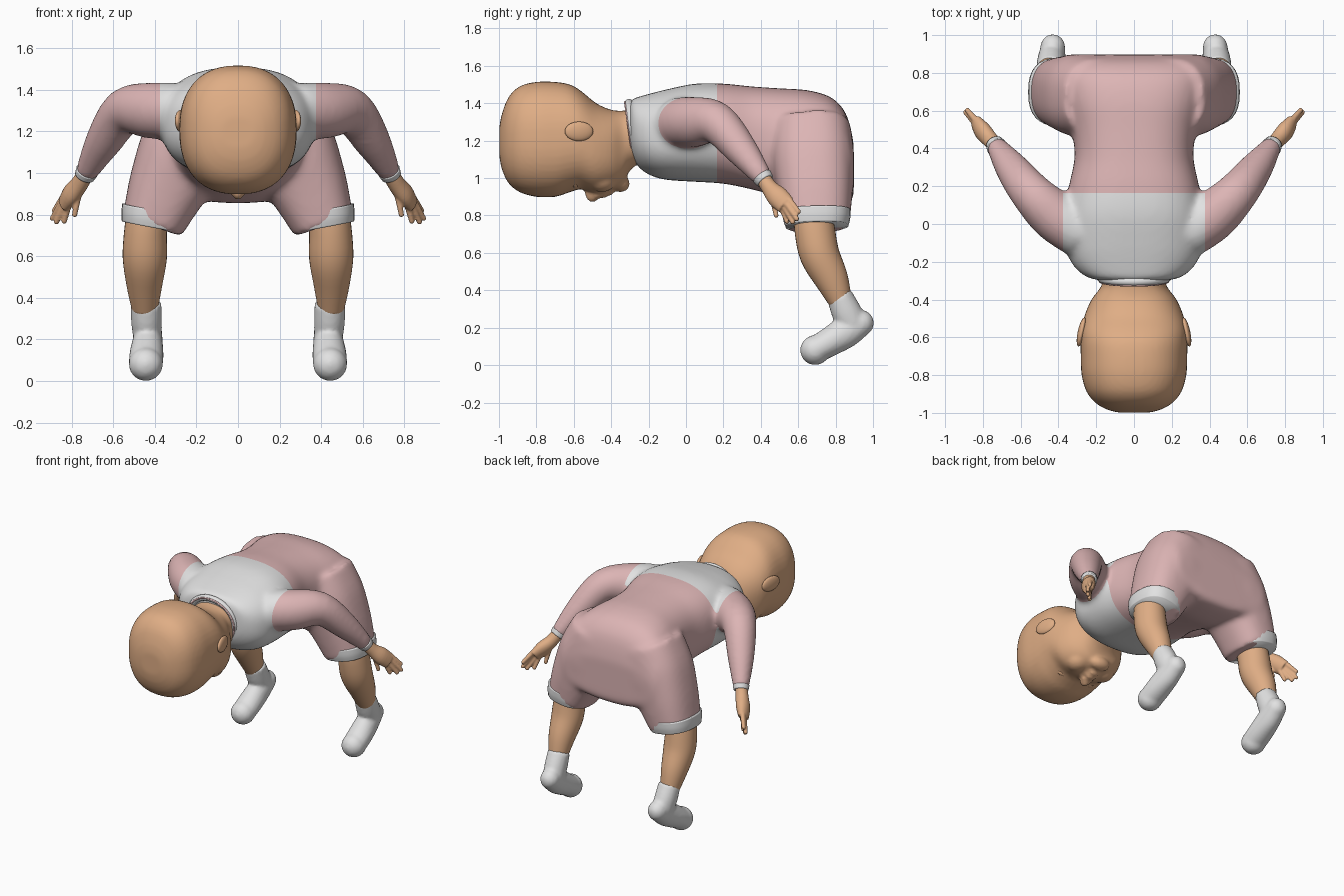
import bpy, bmesh, math
from mathutils import Vector, Matrix

if "Cube" in bpy.data.objects:
    bpy.data.objects.remove(bpy.data.objects["Cube"])


def material(name, rgb):
    m = bpy.data.materials.new(name)
    m.diffuse_color = (*rgb, 1)
    m.use_nodes = True
    m.node_tree.nodes["Principled BSDF"].inputs["Base Color"].default_value = m.diffuse_color
    return m


PINK = material("pink cloth", (0.72, 0.46, 0.46))
WHITE = material("white cloth", (0.76, 0.76, 0.76))
SKIN = material("skin", (0.74, 0.42, 0.235))


def spline(rows, steps=4):
    """Catmull-Rom resampling of rows of numbers."""
    rows = [Vector(r) for r in rows]
    out = []
    for i in range(len(rows) - 1):
        a, b, c, d = (rows[max(i - 1, 0)], rows[i], rows[i + 1],
                      rows[min(i + 2, len(rows) - 1)])
        for k in range(steps):
            t = k / steps
            out.append(0.5 * (2 * b + (c - a) * t + (2 * a - 5 * b + 4 * c - d) * t * t
                              + (3 * b - a - 3 * c + d) * t ** 3))
    return out + [rows[-1]]


def tube(bm, rows, p=2.0, n=32, side=1, axis=None):
    """Capped tube through rows of x, y, z, half width, half depth."""
    rows = spline([r if len(r) == 5 else (*r, r[3]) for r in rows])
    pts = [Vector((r[0] * side, r[1], r[2])) for r in rows]
    rings = []
    for i, r in enumerate(rows):
        t = axis or (pts[min(i + 1, len(pts) - 1)] - pts[max(i - 1, 0)]).normalized()
        u = Vector((1, 0, 0))
        u = (u - t * u.dot(t)).normalized()
        v = t.cross(u)
        ring = []
        for k in range(n):
            a = 2 * math.pi * k / n
            c, s = math.cos(a), math.sin(a)
            co = (pts[i] + u * r[3] * math.copysign(abs(c) ** (2 / p), c)
                  + v * r[4] * math.copysign(abs(s) ** (2 / p), s))
            ring.append(bm.verts.new(co))
        rings.append(ring)
    for A, B in zip(rings, rings[1:]):
        for k in range(n):
            bm.faces.new((A[k], A[(k + 1) % n], B[(k + 1) % n], B[k]))
    bm.faces.new(rings[0])
    bm.faces.new(rings[-1])


def loft_y(bm, rows, p):
    """Upright rings along y from rows of y, top, bottom, half width."""
    tube(bm, [(0, y, (t + b) / 2, w, (t - b) / 2) for y, t, b, w in rows],
         p, 48, axis=Vector((0, 1, 0)))


def ball(bm, co, radii, rot=(0, 0, 0)):
    m = Matrix.Translation(co)
    for axis, a in zip("XYZ", rot):
        m = m @ Matrix.Rotation(math.radians(a), 4, axis)
    m = m @ Matrix.Diagonal((*radii, 1))
    bmesh.ops.create_uvsphere(bm, u_segments=24, v_segments=14, radius=1, matrix=m)


def finish(name, bm, mats, voxel=None, smooth=0):
    """Make an object; with a voxel size its pieces are fused and smoothed."""
    bmesh.ops.recalc_face_normals(bm, faces=bm.faces)
    me = bpy.data.meshes.new(name)
    bm.to_mesh(me)
    bm.free()
    ob = bpy.data.objects.new(name, me)
    bpy.context.collection.objects.link(ob)
    if voxel:
        r = ob.modifiers.new("fuse", "REMESH")
        r.mode = "VOXEL"
        r.voxel_size = voxel
        s = ob.modifiers.new("soften", "SMOOTH")
        s.factor, s.iterations = 0.5, smooth
        dg = bpy.context.evaluated_depsgraph_get()
        ob.data = bpy.data.meshes.new_from_object(ob.evaluated_get(dg))
        ob.modifiers.clear()
    ob.data.materials.clear()
    for m in mats:
        ob.data.materials.append(m)
    for f in ob.data.polygons:
        f.use_smooth = True
        f.material_index = 0
    return ob


# Suit: torso (y, top, bottom, half width), sleeves and short legs fused
ARM = [(0.28, -0.05, 1.295, 0.135), (0.42, 0.045, 1.30, 0.135), (0.545, 0.165, 1.295, 0.112),
       (0.65, 0.30, 1.145, 0.088), (0.735, 0.42, 0.99, 0.052)]
LEG = [(0.17, 0.67, 1.27, 0.22, 0.21), (0.255, 0.68, 1.10, 0.225, 0.22),
       (0.34, 0.692, 0.93, 0.19, 0.20), (0.412, 0.70, 0.75, 0.15, 0.175)]
TORSO = [(-0.30, 1.41, 1.16, 0.17), (-0.285, 1.425, 1.11, 0.24), (-0.245, 1.437, 1.05, 0.30),
         (-0.18, 1.455, 1.01, 0.345), (-0.1, 1.475, 0.99, 0.365), (0.05, 1.505, 0.98, 0.367),
         (0.2, 1.505, 0.97, 0.345), (0.35, 1.49, 0.94, 0.315), (0.5, 1.48, 0.9, 0.33),
         (0.65, 1.47, 0.86, 0.375), (0.77, 1.435, 0.855, 0.40), (0.84, 1.37, 0.86, 0.40),
         (0.875, 1.29, 0.87, 0.39), (0.897, 1.18, 0.90, 0.36)]
bm = bmesh.new()
loft_y(bm, TORSO, 2.5)
for s in (1, -1):
    tube(bm, ARM, side=s)
    tube(bm, LEG, p=2.5, side=s)
suit = finish("suit", bm, [PINK, WHITE], 0.015, 18)

# White chest yoke, cut with clean edges
YOKE_X, YOKE_Y = 0.375, 0.165
bm = bmesh.new()
bm.from_mesh(suit.data)
for co, no in (((YOKE_X, 0, 0), (1, 0, 0)), ((-YOKE_X, 0, 0), (1, 0, 0)),
               ((0, YOKE_Y, 0), (0, 1, 0))):
    bmesh.ops.bisect_plane(bm, geom=bm.verts[:] + bm.edges[:] + bm.faces[:],
                           plane_co=co, plane_no=no)
for f in bm.faces:
    c = f.calc_center_median()
    f.material_index = int(abs(c.x) < YOKE_X and c.y < YOKE_Y)
    f.smooth = True
bm.to_mesh(suit.data)
bm.free()

# Collar with a thin pink edge
for name, mat, y, major, minor in (("collar", WHITE, -0.283, 0.168, 0.022),
                                   ("collar_trim", PINK, -0.303, 0.172, 0.006)):
    bpy.ops.mesh.primitive_torus_add(major_radius=major, minor_radius=minor,
                                     major_segments=48, minor_segments=12,
                                     location=(0, y, 1.245),
                                     rotation=(math.radians(98), 0, 0))
    ob = bpy.context.object
    ob.name = name
    ob.scale = (1.05, 0.95, 1)
    ob.data.materials.append(mat)
    bpy.ops.object.shade_smooth()

# Head with nose, lips, chin and cheeks
HEAD = [(-0.998, 1.27, 1.12, 0.08), (-0.985, 1.34, 1.05, 0.135), (-0.95, 1.43, 0.975, 0.20),
        (-0.89, 1.49, 0.925, 0.25), (-0.8, 1.514, 0.90, 0.277), (-0.7, 1.514, 0.90, 0.282),
        (-0.62, 1.50, 0.925, 0.282), (-0.56, 1.465, 0.94, 0.278), (-0.48, 1.40, 0.92, 0.26),
        (-0.40, 1.365, 0.935, 0.225), (-0.34, 1.36, 0.965, 0.18), (-0.30, 1.365, 1.04, 0.165),
        (-0.22, 1.37, 1.10, 0.155)]
bm = bmesh.new()
loft_y(bm, HEAD, 2.35)
ball(bm, (0, -0.50, 0.915), (0.03, 0.04, 0.045))
ball(bm, (0, -0.44, 0.92), (0.045, 0.016, 0.03))
ball(bm, (0, -0.405, 0.93), (0.038, 0.016, 0.026))
ball(bm, (0, -0.35, 0.97), (0.075, 0.05, 0.045))
for s in (1, -1):
    ball(bm, (s * 0.022, -0.48, 0.912), (0.02, 0.02, 0.025))
    ball(bm, (s * 0.105, -0.45, 0.995), (0.08, 0.08, 0.07))
finish("head", bm, [SKIN], 0.0125, 4)

for s, tag in ((1, "left"), (-1, "right")):
    # Ear and eyelid
    bm = bmesh.new()
    ball(bm, (s * 0.278, -0.572, 1.25), (0.02, 0.078, 0.052), (0, 0, s * 12))
    finish(tag + "_ear", bm, [SKIN])
    bm = bmesh.new()
    ball(bm, (s * 0.105, -0.595, 0.972), (0.05, 0.022, 0.026))
    finish(tag + "_eyelid", bm, [SKIN])

    # Cuffs at the ends of sleeve and short leg
    bm = bmesh.new()
    tube(bm, [(0.398, 0.699, 0.825, 0.161, 0.181), (0.406, 0.70, 0.78, 0.157, 0.178),
              (0.413, 0.701, 0.742, 0.148, 0.168)], p=2.5, side=s)
    finish(tag + "_leg_cuff", bm, [WHITE])
    bm = bmesh.new()
    tube(bm, [(0.726, 0.407, 1.008, 0.055), (0.737, 0.424, 0.985, 0.049)], side=s)
    finish(tag + "_sleeve_cuff", bm, [WHITE])

    # Hand: wrist, palm, four fingers and thumb (base, tip)
    bm = bmesh.new()
    tube(bm, [(0.72, 0.40, 1.02, 0.04), (0.76, 0.445, 0.95, 0.042, 0.044),
              (0.80, 0.49, 0.90, 0.044, 0.058), (0.835, 0.535, 0.855, 0.03, 0.052)], side=s)
    for base, tip in (((0.838, 0.55, 0.885), (0.882, 0.602, 0.82)),
                      ((0.845, 0.54, 0.86), (0.892, 0.592, 0.782)),
                      ((0.83, 0.525, 0.85), (0.872, 0.57, 0.765)),
                      ((0.815, 0.51, 0.85), (0.835, 0.54, 0.768)),
                      ((0.765, 0.46, 0.91), (0.785, 0.482, 0.80))):
        tube(bm, [(*base, 0.018), (*tip, 0.013)], n=12, side=s)
        ball(bm, (tip[0] * s, tip[1], tip[2]), (0.0135,) * 3)
    finish(tag + "_hand", bm, [SKIN], 0.006, 3)

    # Bare lower leg
    bm = bmesh.new()
    tube(bm, [(0.435, 0.68, 0.80, 0.10, 0.105), (0.445, 0.69, 0.71, 0.103, 0.108),
              (0.448, 0.715, 0.59, 0.106, 0.106), (0.45, 0.778, 0.46, 0.086, 0.09),
              (0.447, 0.83, 0.33, 0.06)], side=s)
    finish(tag + "_lower_leg", bm, [SKIN])

    # Sock: shaft plus foot pointing forward and down
    bm = bmesh.new()
    tube(bm, [(0.442, 0.818, 0.378, 0.074, 0.068), (0.44, 0.855, 0.29, 0.074, 0.08),
              (0.435, 0.89, 0.22, 0.07, 0.08)], side=s)
    tube(bm, [(0.43, 0.935, 0.225, 0.066, 0.07), (0.435, 0.86, 0.18, 0.074, 0.085),
              (0.44, 0.77, 0.125, 0.082, 0.078), (0.443, 0.69, 0.08, 0.082, 0.07)], side=s)
    ball(bm, (s * 0.43, 0.935, 0.225), (0.066, 0.07, 0.07))
    ball(bm, (s * 0.443, 0.69, 0.08), (0.082, 0.08, 0.08))
    finish(tag + "_sock", bm, [WHITE], 0.012, 4)
